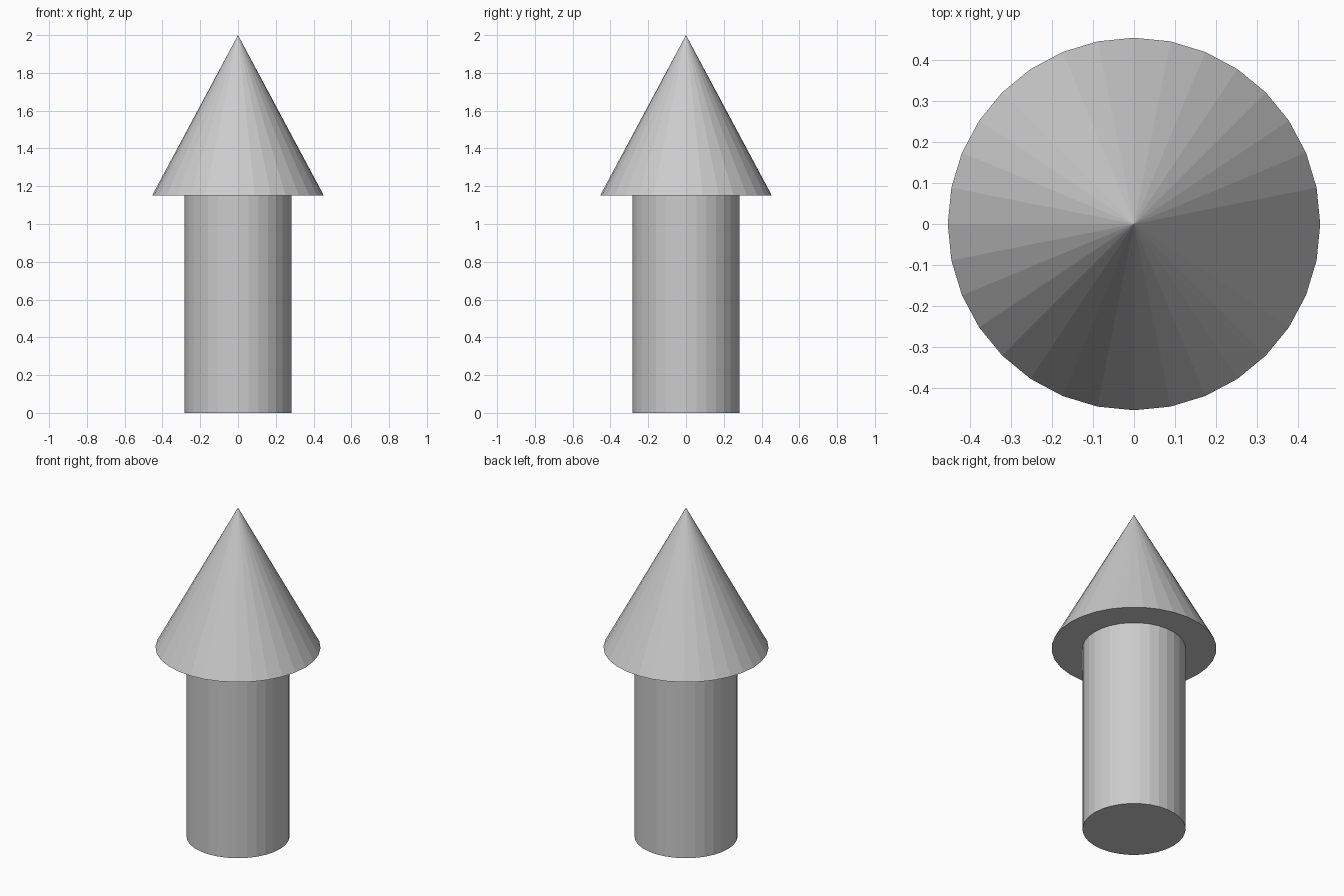
import bpy

if "Cube" in bpy.data.objects:
    bpy.data.objects.remove(bpy.data.objects["Cube"])

SIDES = 32
JOIN_Z = 1.15   # where the head sits on the shaft
TOP_Z = 2.0


def round_part(name, r_bottom, r_top, z0, z1):
    """Flat-shaded cylinder or cone standing between z0 and z1."""
    bpy.ops.mesh.primitive_cone_add(
        vertices=SIDES, radius1=r_bottom, radius2=r_top,
        depth=z1 - z0, location=(0, 0, (z0 + z1) / 2))
    obj = bpy.context.object
    obj.name = obj.data.name = name
    return obj


# Straight cylindrical shaft
round_part("shaft", 0.284, 0.284, 0.0, JOIN_Z)

# Wider pointed head with a flat underside
round_part("cone_head", 0.455, 0.0, JOIN_Z, TOP_Z)
